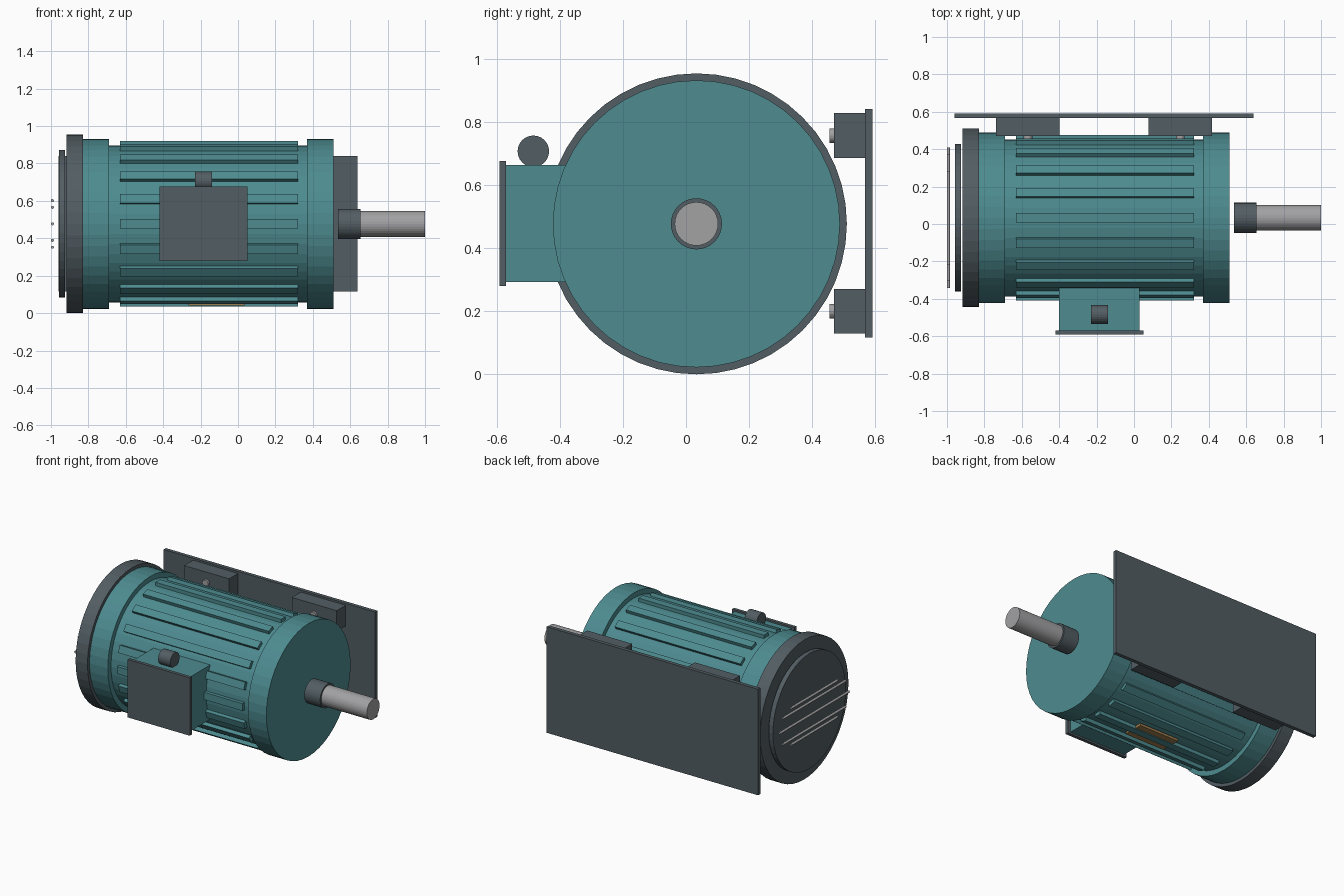
import bpy
from math import pi, cos, sin
from mathutils import Matrix, Vector

if "Cube" in bpy.data.objects:
    bpy.data.objects.remove(bpy.data.objects["Cube"])

CY, CZ = 0.033, 0.477   # motor axis


def material(name, rgb):
    m = bpy.data.materials.new(name)
    m.diffuse_color = (*rgb, 1)
    m.use_nodes = True
    m.node_tree.nodes["Principled BSDF"].inputs["Base Color"].default_value = m.diffuse_color
    return m


TEAL = material("teal_paint", (0.075, 0.26, 0.28))
DARK = material("dark_grey", (0.085, 0.11, 0.125))
STEEL = material("steel", (0.36, 0.36, 0.37))
BRASS = material("brass", (0.35, 0.21, 0.08))


def finish(name, mat):
    ob = bpy.context.object
    ob.name = name
    ob.data.materials.append(mat)
    return ob


def box(name, mat, lo, hi):
    lo, hi = Vector(lo), Vector(hi)
    bpy.ops.mesh.primitive_cube_add(size=1)
    ob = finish(name, mat)
    ob.data.transform(Matrix.Translation((lo + hi) / 2) @ Matrix.Diagonal((*(hi - lo), 1)))
    return ob


def rod(name, mat, centre, radius, length, axis="X", sides=48):
    bpy.ops.mesh.primitive_cylinder_add(vertices=sides, radius=radius, depth=length)
    ob = finish(name, mat)
    turn = Matrix.Rotation(pi / 2, 4, "Y" if axis == "X" else "X")
    ob.data.transform(turn)
    ob.location = centre
    return ob


def drum(name, mat, x0, x1, radius, sides=48):
    return rod(name, mat, ((x0 + x1) / 2, CY, CZ), radius, x1 - x0, "X", sides)


# Housing, end bells and fan cover
drum("housing", TEAL, -0.70, 0.38, 0.42)
drum("rear_end_bell", TEAL, -0.83, -0.69, 0.455)
drum("front_end_bell", TEAL, 0.37, 0.51, 0.455)
drum("fan_cover", DARK, -0.918, -0.828, 0.477)
drum("fan_cover_disc", DARK, -0.957, -0.925, 0.394)

# Output shaft and collar
drum("shaft_collar", DARK, 0.535, 0.655, 0.081, 32)
drum("shaft", STEEL, 0.56, 1.0, 0.069, 32)

# Cooling fins around the housing
for i in range(20):
    fin = box(f"cooling_fin_{i}", TEAL, (-0.63, 0.405, -0.025), (0.32, 0.442, 0.025))
    fin.location = (0, CY, CZ)
    fin.rotation_euler.x = i * pi / 10

# Grille bars staggered on a circle behind the fan cover
for i in range(8):
    a = i * pi / 4
    rod(f"grille_bar_{i}", STEEL, (-0.992, CY + 0.125 * cos(a), CZ + 0.125 * sin(a)),
        0.008, 0.5, "Y", 12)

# Terminal box with lid and cable gland
box("terminal_box", TEAL, (-0.40, -0.57, 0.292), (0.03, -0.34, 0.664))
box("terminal_lid", DARK, (-0.42, -0.592, 0.28), (0.05, -0.57, 0.676))
rod("cable_gland", DARK, (-0.185, -0.484, 0.707), 0.05, 0.092, "X", 24)

# Mounting plate, four feet and their bolts
box("mounting_plate", DARK, (-0.96, 0.567, 0.116), (0.64, 0.592, 0.841))
for x in (-0.567, 0.248):
    for z in (0.2, 0.757):
        box("foot", DARK, (x - 0.17, 0.47, z - 0.071), (x + 0.17, 0.567, z + 0.071))
        rod("foot_bolt", STEEL, (x, 0.475, z), 0.023, 0.04, "Y", 16)

# Rating plate under the housing
box("rating_plate", BRASS, (-0.265, CY - 0.07, 0.040), (0.035, CY + 0.07, 0.056))
